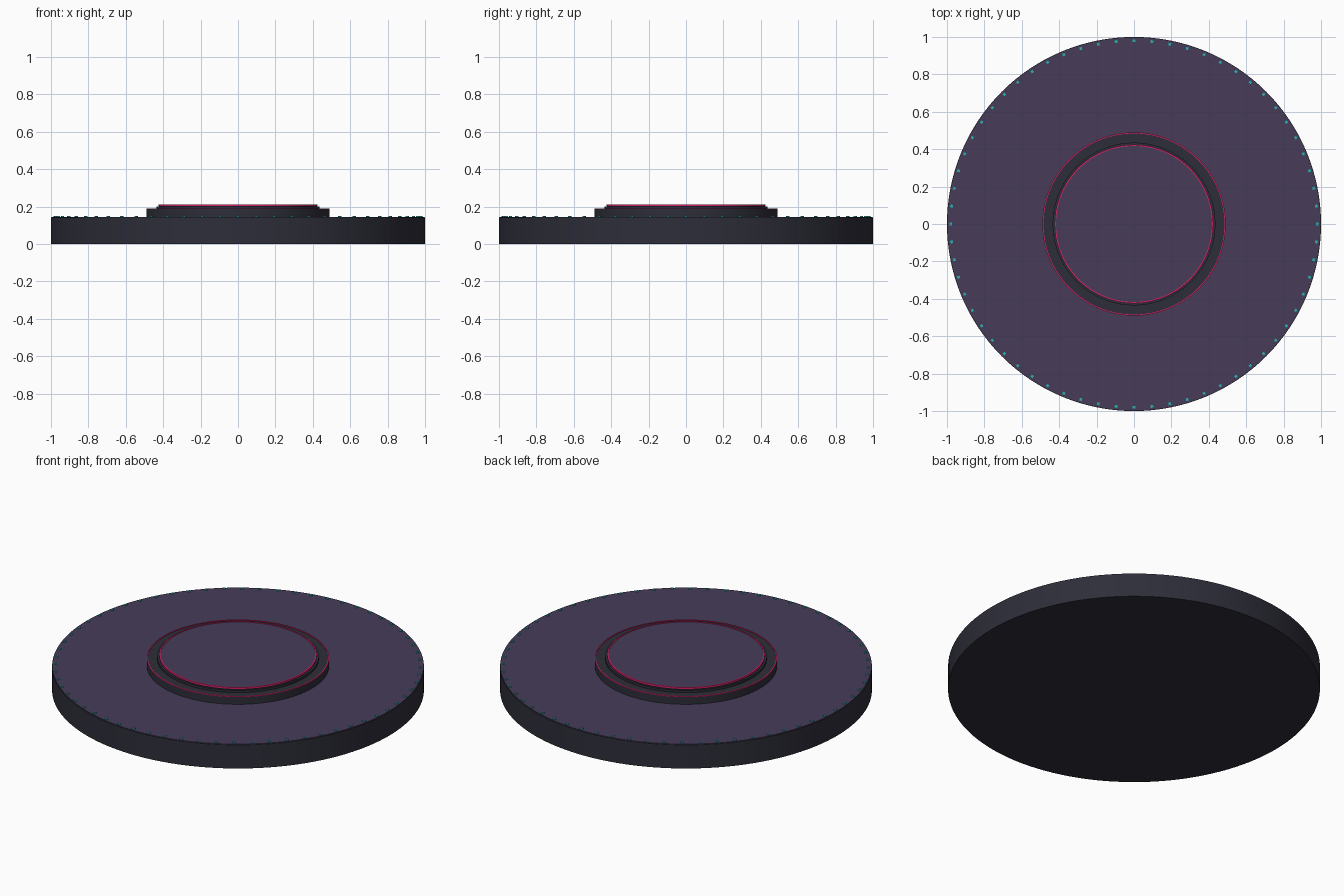
import bpy, bmesh, math
from mathutils import Matrix

cube = bpy.data.objects.get("Cube")
if cube:
    bpy.data.objects.remove(cube, do_unlink=True)

SEGMENTS = 128


def material(name, color):
    mat = bpy.data.materials.new(name)
    mat.use_nodes = True
    mat.diffuse_color = (*color, 1)
    bsdf = next(n for n in mat.node_tree.nodes if n.type == "BSDF_PRINCIPLED")
    bsdf.inputs["Base Color"].default_value = (*color, 1)
    return mat


dark = material("dark slate", (0.027, 0.027, 0.042))
purple = material("dusky purple", (0.063, 0.045, 0.098))
pink = material("neon pink", (0.75, 0.017, 0.15))
teal = material("teal glow", (0.02, 0.45, 0.43))


def finish(name, bm, mat, smooth=True):
    bmesh.ops.recalc_face_normals(bm, faces=bm.faces)
    mesh = bpy.data.meshes.new(name)
    bm.to_mesh(mesh)
    bm.free()
    mesh.materials.append(mat)
    obj = bpy.data.objects.new(name, mesh)
    bpy.context.collection.objects.link(obj)
    if smooth:
        bpy.ops.object.select_all(action="DESELECT")
        obj.select_set(True)
        bpy.context.view_layer.objects.active = obj
        bpy.ops.object.shade_smooth_by_angle(angle=math.radians(30))
    return obj


def disc(name, radius, bottom, top, mat):
    bm = bmesh.new()
    bmesh.ops.create_cone(bm, cap_ends=True, segments=SEGMENTS,
                          radius1=radius, radius2=radius, depth=top - bottom,
                          matrix=Matrix.Translation((0, 0, (top + bottom) / 2)))
    return finish(name, bm, mat)


def ring(name, inner, outer, bottom, top, mat):
    # Spin a rectangular section around the vertical axis
    bm = bmesh.new()
    section = [bm.verts.new((r, 0, z)) for r, z in
               ((inner, bottom), (outer, bottom), (outer, top), (inner, top))]
    edges = [bm.edges.new((section[i], section[(i + 1) % 4])) for i in range(4)]
    bmesh.ops.spin(bm, geom=section + edges, axis=(0, 0, 1), cent=(0, 0, 0),
                   angle=math.tau, steps=SEGMENTS, use_merge=True)
    bmesh.ops.remove_doubles(bm, verts=bm.verts, dist=0.0001)
    return finish(name, bm, mat)


# Broad floor and its coloured surface
disc("floor_base", 1.0, 0, 0.14, dark)
disc("floor_surface", 0.996, 0.138, 0.143, purple)

# Stepped central stage
disc("stage_base", 0.49, 0.14, 0.187, dark)
disc("stage_step", 0.435, 0.185, 0.2, dark)
disc("stage_riser", 0.423, 0.198, 0.206, dark)
disc("stage_surface", 0.418, 0.204, 0.209, purple)

# Glowing trim on both stage edges
ring("stage_base_trim", 0.484, 0.49, 0.186, 0.19, pink)
ring("stage_top_trim", 0.417, 0.424, 0.204, 0.212, pink)

# Small lights around the floor edge
COUNT = 64
bm = bmesh.new()
for i in range(COUNT):
    place = (Matrix.Rotation(math.tau * i / COUNT, 4, "Z")
             @ Matrix.Translation((0.98, 0, 0.144))
             @ Matrix.Diagonal((0.014, 0.014, 0.008, 1)))
    bmesh.ops.create_cube(bm, size=1, matrix=place)
finish("edge_lights", bm, teal, smooth=False)
